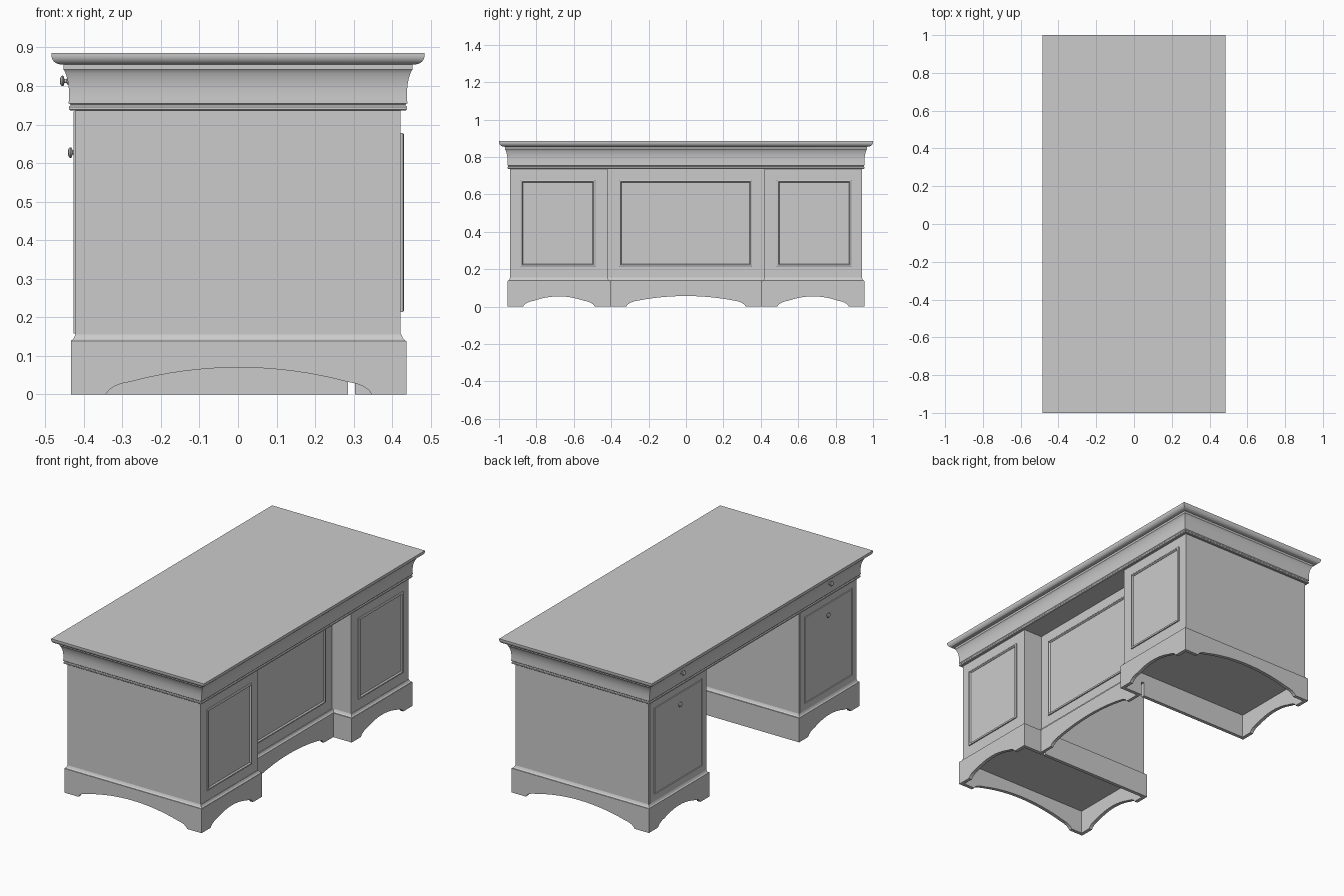
import bpy, bmesh, math
from mathutils import Vector

cube = bpy.data.objects.get("Cube")
if cube:
    bpy.data.objects.remove(cube)

grey = bpy.data.materials.new("plain_grey")
grey.use_nodes = True
COLOUR = (0.6, 0.6, 0.6, 1)
grey.diffuse_color = COLOUR
grey.node_tree.nodes["Principled BSDF"].inputs["Base Color"].default_value = COLOUR


def finish(name, bm, smooth=False):
    bmesh.ops.recalc_face_normals(bm, faces=bm.faces)
    mesh = bpy.data.meshes.new(name)
    bm.to_mesh(mesh)
    bm.free()
    mesh.materials.append(grey)
    obj = bpy.data.objects.new(name, mesh)
    bpy.context.collection.objects.link(obj)
    if smooth:
        bpy.ops.object.select_all(action="DESELECT")
        obj.select_set(True)
        bpy.context.view_layer.objects.active = obj
        bpy.ops.object.shade_smooth_by_angle(angle=math.radians(32))
    return obj


def loft(name, x0, x1, y0, y1, profile, smooth=False):
    """Stack of rectangles; the profile lists (outward growth, z) from bottom to top."""
    bm = bmesh.new()
    rings = []
    for g, z in profile:
        corners = ((x0 - g, y0 - g), (x1 + g, y0 - g), (x1 + g, y1 + g), (x0 - g, y1 + g))
        rings.append([bm.verts.new((x, y, z)) for x, y in corners])
    for low, high in zip(rings, rings[1:]):
        for i in range(4):
            j = (i + 1) % 4
            bm.faces.new((low[i], low[j], high[j], high[i]))
    bm.faces.new(rings[0])
    bm.faces.new(rings[-1])
    return finish(name, bm, smooth)


def box(name, x0, x1, y0, y1, z0, z1):
    return loft(name, x0, x1, y0, y1, ((0, z0), (0, z1)))


def arch(half, rise):
    """Bracket-foot cut-out: small ogee feet, then one wide shallow curve."""
    foot = [(half, 0), (half - .008, .011), (half - .022, .021), (half - .04, .028), (half - .06, .032)]
    inner = half - .06
    n = 16
    curve = []
    for i in range(1, n):
        t = 1 - 2 * i / n
        curve.append((inner * t, .032 + (rise - .032) * (1 - t * t)))
    return foot + curve + [(-u, z) for u, z in reversed(foot)]


def board(name, start, end, inward, opening=None, mitre=(True, True), thick=.02, top=.138):
    """Upright plinth board between two floor points, with mitred ends and an arched foot."""
    start, end, inward = Vector(start), Vector(end), Vector(inward)
    along = (end - start).normalized()
    middle, half = (start + end) / 2, (end - start).length / 2
    outline = [(-half, 0), (-half, top), (half, top), (half, 0)]
    if opening:
        outline += arch(*opening)
    bm = bmesh.new()
    sides = []
    for depth in (0, thick):
        low = -half + (depth if mitre[0] else 0)
        high = half - (depth if mitre[1] else 0)
        ring = []
        for u, z in outline:
            p = middle + along * min(max(u, low), high) + inward * depth
            ring.append(bm.verts.new((p.x, p.y, z)))
        sides.append(ring)
        bm.faces.new(ring)
    for i in range(len(outline)):
        j = (i + 1) % len(outline)
        bm.faces.new((sides[0][i], sides[0][j], sides[1][j], sides[1][i]))
    return finish(name, bm)


def frame(name, x, y0, y1, z0, z1):
    """Raised picture-frame moulding on a +x face."""
    bm = bmesh.new()
    rings = []
    for inset, out in ((0, -.002), (0, .006), (.003, .008), (.009, .008), (.014, .001), (.014, -.002)):
        a, b, c, d = y0 + inset, y1 - inset, z0 + inset, z1 - inset
        rings.append([bm.verts.new((x + out, y, z)) for y, z in ((a, c), (b, c), (b, d), (a, d))])
    for k, ring in enumerate(rings):
        nxt = rings[(k + 1) % len(rings)]
        for i in range(4):
            j = (i + 1) % 4
            bm.faces.new((ring[i], ring[j], nxt[j], nxt[i]))
    finish(name, bm)


def door(name, y0, y1, z0, z1):
    """Thin door on the -x face with a grooved panel."""
    obj = box(name, -.426, -.415, y0, y1, z0, z1)
    bm = bmesh.new()
    bm.from_mesh(obj.data)
    face = min(bm.faces, key=lambda f: f.calc_center_median().x)
    for width, depth in ((.054, 0), (.004, -.006), (.004, 0), (.004, .006)):
        bmesh.ops.inset_region(bm, faces=[face], thickness=width, depth=depth)
    bm.to_mesh(obj.data)
    bm.free()


def knob(name, x, y, z):
    """Turned knob pointing to -x."""
    profile = ((.009, -.004), (.009, .002), (.005, .004), (.005, .009), (.012, .011),
               (.014, .014), (.012, .018), (.006, .021))
    n = 20
    bm = bmesh.new()
    rings = []
    for r, out in profile:
        ring = []
        for i in range(n):
            a = math.tau * i / n
            ring.append(bm.verts.new((x - out, y + r * math.cos(a), z + r * math.sin(a))))
        rings.append(ring)
    for low, high in zip(rings, rings[1:]):
        for i in range(n):
            j = (i + 1) % n
            bm.faces.new((low[i], low[j], high[j], high[i]))
    bm.faces.new(rings[0])
    bm.faces.new(rings[-1])
    finish(name, bm, True)


# Top with its frieze: bead, long cove, fillet and rounded edge
moulding = [(.012, .736), (.016, .739), (.016, .746), (.012, .75), (.013, .752), (.017, .755)]
for i in range(11):
    t = i / 10
    moulding.append((.015 + .002 * (1 - t) ** 2 + .014 * t ** 3, .757 + .084 * t))
moulding += [(.031, .843), (.031, .855), (.038, .856)]
for i in range(9):
    a = math.pi / 2 * i / 8
    moulding.append((.038 + .024 * math.sin(a), .88 - .024 * math.cos(a)))
moulding.append((.062, .885))
loft("desk_top", -.422, .422, -.938, .938, moulding, True)

# Pedestals, one at each end
CAP = ((.011, .136), (.011, .139), (.005, .144), (.002, .15), (0, .155))
for side, label in ((-1, "right"), (1, "left")):
    inner, outer = side * .42, side * .94
    y0, y1 = sorted((inner, outer))
    box(label + "_pedestal", -.422, .422, y0, y1, .139, .745)
    loft(label + "_plinth_cap", -.422, .424, y0, y1, CAP)
    door(label + "_door", y0 + .004, y1 - .004, .158, .734)
    frame(label + "_panel_frame", .422, side * .685 - .2, side * .685 + .2, .214, .678)

    # Plinth boards: arched on three sides, straight beside the knee space
    p_in, p_out = side * .405, side * .954
    board(label + "_plinth_end", (-.433, p_out), (.437, p_out), (0, -side), (.345, .07))
    for x, face in ((-.433, "drawer"), (.437, "panel")):
        inward = (-math.copysign(1, x), 0)
        board(f"{label}_plinth_{face}_side", (x, p_in), (x, p_out), inward, (.192, .055))
    board(label + "_plinth_inner", (-.433, p_in), (.285, p_in), (0, side), mitre=(True, False))
    board(label + "_plinth_return", (.303, p_in), (.437, p_in), (0, side), mitre=(False, True))

    # Knobs on the door and on the frieze above it
    knob(label + "_door_knob", -.42, side * .67, .627)
    knob(label + "_frieze_knob", -.441, side * .67, .813)

# Recessed modesty panel between the pedestals
box("modesty_panel", .285, .303, -.425, .425, .08, .74)
frame("modesty_panel_frame", .303, -.358, .354, .214, .678)
board("modesty_plinth", (.32, -.406), (.32, .406), (-1, 0), (.32, .057), (False, False), .017)
loft("modesty_plinth_cap", .304, .309, -.42, .42, CAP)
